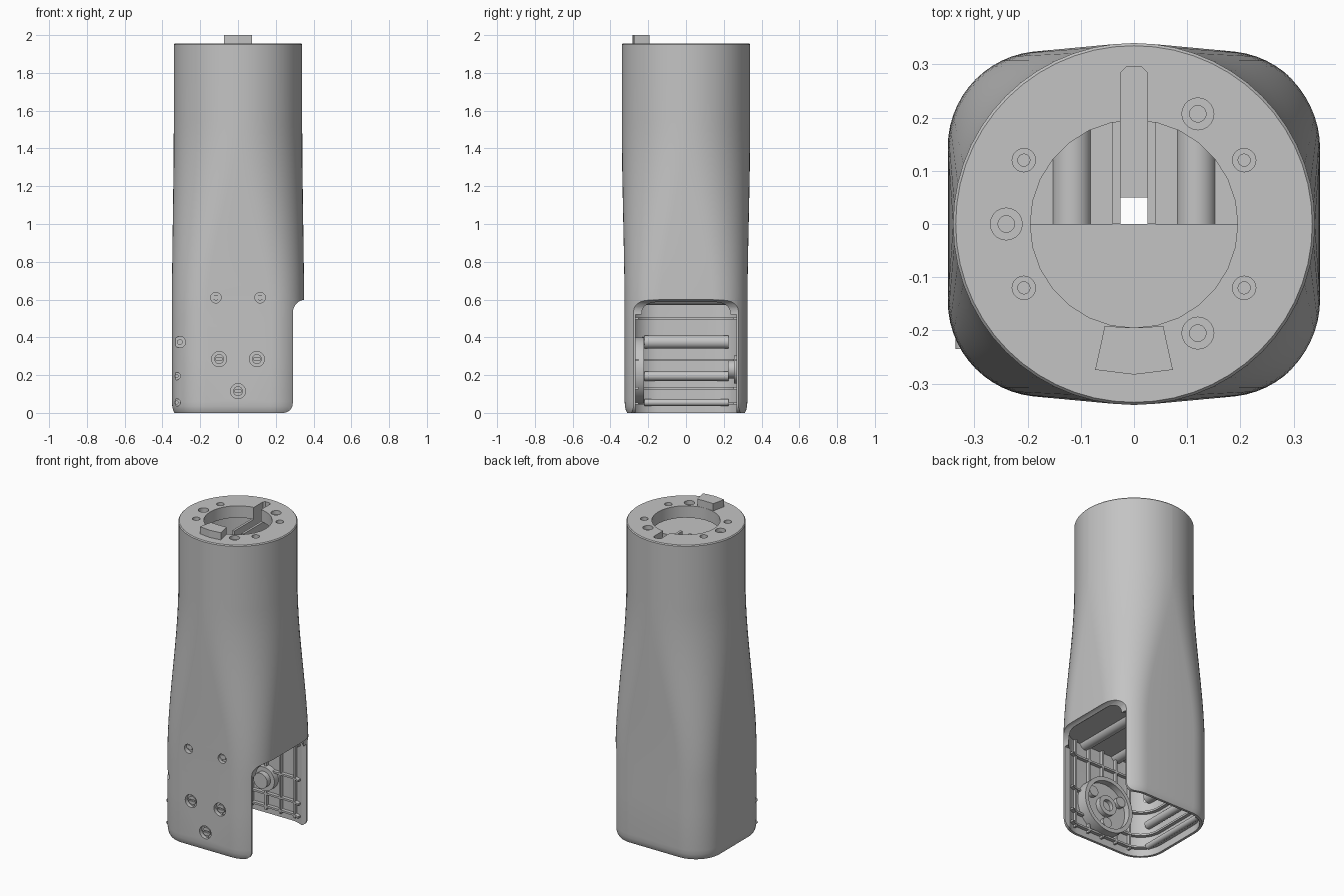
import bpy, bmesh
from math import sin, cos, pi, radians

if "Cube" in bpy.data.objects:
    bpy.data.objects.remove(bpy.data.objects["Cube"])

grey = bpy.data.materials.new("light_grey")
grey.use_nodes = True
COLOUR = (0.55, 0.55, 0.55, 1)
grey.diffuse_color = COLOUR
grey.node_tree.nodes["Principled BSDF"].inputs["Base Color"].default_value = COLOUR

TOP, WALL = 1.955, 0.03


def make(name, rings):
    """Closed solid through a stack of matching rings."""
    bm = bmesh.new()
    loops = [[bm.verts.new(p) for p in ring] for ring in rings]
    n = len(loops[0])
    for a, b in zip(loops, loops[1:]):
        for i in range(n):
            j = (i + 1) % n
            bm.faces.new((a[i], a[j], b[j], b[i]))
    bm.faces.new(loops[0])
    bm.faces.new(loops[-1])
    bmesh.ops.recalc_face_normals(bm, faces=bm.faces)
    mesh = bpy.data.meshes.new(name)
    bm.to_mesh(mesh)
    bm.free()
    mesh.materials.append(grey)
    obj = bpy.data.objects.new(name, mesh)
    bpy.context.collection.objects.link(obj)
    return obj


def prism(name, pts, axis, lo, hi):
    """Flat outline extruded along y or z."""
    place = {"y": lambda u, v, d: (u, d, v), "z": lambda u, v, d: (u, v, d)}[axis]
    return make(name, [[place(u, v, d) for u, v in pts] for d in (lo, hi)])


def disc(name, u, v, r, axis, lo, hi, n=28):
    pts = [(u + r * cos(2 * pi * i / n), v + r * sin(2 * pi * i / n)) for i in range(n)]
    return prism(name, pts, axis, lo, hi)


def box(name, x0, x1, y0, y1, z0, z1):
    return prism(name, [(x0, y0), (x1, y0), (x1, y1), (x0, y1)], "z", z0, z1)


def boolean(obj, tool, mode="DIFFERENCE"):
    mod = obj.modifiers.new("cut", "BOOLEAN")
    mod.operation, mod.solver, mod.object = mode, "EXACT", tool
    bpy.context.view_layer.objects.active = obj
    bpy.ops.object.modifier_apply(modifier=mod.name)
    bpy.data.objects.remove(tool)


def smooth(obj, angle=30):
    bpy.ops.object.select_all(action="DESELECT")
    obj.select_set(True)
    bpy.context.view_layer.objects.active = obj
    bpy.ops.object.shade_smooth_by_angle(angle=radians(angle))


def section(z, inset=0.0, n=14):
    """Rounded rectangle low down, blending to a circle higher up."""
    t = min(max((z - 0.5) / 1.05, 0), 1)
    t = t * t * (3 - 2 * t)
    hx = 0.35 - 0.01 * t - inset
    hy = 0.325 + 0.015 * t - inset
    r = 0.18 + 0.159 * t - inset
    ring = []
    for q, (sx, sy) in enumerate([(1, 1), (-1, 1), (-1, -1), (1, -1)]):
        for i in range(n + 1):
            a = (q + i / n) * pi / 2
            ring.append((sx * (hx - r) + r * cos(a), sy * (hy - r) + r * sin(a), z))
    return ring


def opening():
    """Side cut with a concave top curve and a rounded lower lip."""
    pts = [(0.5, -0.1), (0.24, -0.1), (0.24, 0)]
    pts += [(0.24 + 0.05 * sin(a), 0.05 - 0.05 * cos(a)) for a in (i * pi / 16 for i in range(1, 9))]
    pts += [(0.36 - 0.07 * cos(a), 0.53 + 0.07 * sin(a)) for a in (i * pi / 16 for i in range(9))]
    return prism("opening_cutter", pts + [(0.5, 0.6)], "y", -0.5, 0.5)


# Main shell: hollow, open at the bottom
heights = [0.06, 0.3] + [0.5 + 1.05 * i / 18 for i in range(19)] + [1.75]
body = make("arm_shell", [section(0, 0.014), section(0.015, 0.006), section(0.035, 0.002)]
            + [section(z) for z in heights] + [section(TOP - 0.006), section(TOP, 0.005)])
cavity = make("cavity", [section(z, WALL) for z in [-0.1] + heights + [1.88]])
boolean(body, cavity)
boolean(body, opening())
boolean(body, box("corner_relief", 0.1, 0.5, -0.268, 0.268, -0.1, 0.52))

# Top bore, cable slot and bolt holes
boolean(body, disc("bore", 0, 0, 0.195, "z", 1.8, 2.1))
slot = [(-0.025, 0), (0.025, 0), (0.025, 0.285), (0.015, 0.295), (-0.015, 0.295), (-0.025, 0.285)]
boolean(body, prism("slot", slot, "z", 1.8, 2.1))
big = [(0.12, 0.207), (0.12, -0.205), (-0.24, 0)]
small = [(0.207, 0.12), (-0.207, 0.12), (-0.207, -0.12), (0.207, -0.12)]
for holes, r in ((big, 0.03), (small, 0.022)):
    for x, y in holes:
        boolean(body, disc("counterbore", x, y, r, "z", TOP - 0.025, 2.1, 20))
        boolean(body, disc("bolt_hole", x, y, r * 0.52, "z", TOP - 0.055, 2.1, 16))

# Screw recesses on the front
hub_screws = [(-0.1, 0.285), (0.1, 0.285), (0, 0.115)]
post_screws = [(-0.117, 0.61), (0.117, 0.61)]
edge_screws = [(-0.308, 0.375, 0.03), (-0.325, 0.195, 0.02), (-0.325, 0.055, 0.02)]
for x, z in hub_screws:
    boolean(body, disc("hub_recess", x, z, 0.04, "y", -0.5, -0.28))
for x, z in post_screws:
    boolean(body, disc("post_recess", x, z, 0.028, "y", -0.5, -0.28))
for x, z, r in edge_screws:
    boolean(body, disc("edge_recess", x, z, r, "y", -0.5, -0.225))
smooth(body)

# Locating key on the top rim
prism("top_key", [(-0.055, -0.192), (0, -0.195), (0.055, -0.192), (0.073, -0.274),
                  (0, -0.283), (-0.073, -0.274)], "z", 1.9, 2.0)

# Plates dividing the inside
upper = make("upper_half_plate", [section(1.8, 0.02), section(1.83, 0.02)])
boolean(upper, box("half", -0.5, 0.5, 0, 0.5, 1.7, 1.9))
floor = make("lower_bulkhead", [section(0.602, 0.02), section(0.622, 0.02)])
boolean(floor, box("cable_hole", -0.025, 0.025, -0.02, 0.05, 0.5, 0.7))
for side in (-1, 1):
    x = side * 0.0325
    box("cable_guide", x - 0.0075, x + 0.0075, 0, 0.3, 0.61, 1.88)

# Long screw posts across the shell
for x, z in post_screws:
    smooth(disc("cross_post", x, z, 0.0375, "y", -0.3, 0.3))
    smooth(disc("post_screw", x, z, 0.015, "y", -0.31, -0.29, 16))
for (x, z, r), bar in zip(edge_screws, (0.035, 0.025, 0.018)):
    smooth(disc("edge_post", -0.288, z, bar, "y", -0.22, 0.225))
    smooth(disc("edge_screw", x, z, r * 0.5, "y", -0.235, -0.215, 16))

# Stiffening ribs inside the lower walls
for z in (0.05, 0.13, 0.28, 0.5):
    rib = make("level_rib", [section(z - 0.006, WALL - 0.01), section(z + 0.006, WALL - 0.01)])
    boolean(rib, make("rib_inside", [section(z - 0.1, 0.052), section(z + 0.1, 0.052)]))
    boolean(rib, box("rib_side", 0.24, 0.5, -0.5, 0.5, -0.2, 0.7))
    smooth(rib)
for x in (-0.2, -0.1, 0, 0.1, 0.2):
    for side in (-1, 1):
        y0, y1 = sorted((side * 0.273, side * 0.305))
        box("upright_rib", x - 0.006, x + 0.006, y0, y1, 0.03, 0.61)

# Front hub: flange, rim, centre boss and screws
smooth(disc("hub_flange", 0, 0.225, 0.17, "y", -0.3, -0.262, 48))
rim = disc("hub_rim", 0, 0.225, 0.175, "y", -0.29, -0.222, 48)
boolean(rim, disc("rim_inside", 0, 0.225, 0.15, "y", -0.4, -0.1, 48))
smooth(rim)
boss = disc("hub_boss", 0, 0.225, 0.062, "y", -0.28, -0.23, 32)
boolean(boss, disc("boss_hole", 0, 0.225, 0.035, "y", -0.255, -0.1))
smooth(boss)
for x, z in hub_screws:
    smooth(disc("screw_boss", x, z, 0.032, "y", -0.28, -0.235))
    head = disc("hub_screw", x, z, 0.026, "y", -0.314, -0.295, 20)
    boolean(head, box("screw_slot", x - 0.018, x + 0.018, -0.4, -0.304, z - 0.005, z + 0.005))
    smooth(head)

# Back pivot stub
smooth(disc("pivot_collar", 0, 0.23, 0.075, "y", 0.255, 0.3, 32))
smooth(disc("pivot_stub", 0, 0.23, 0.048, "y", 0.222, 0.3, 32))
